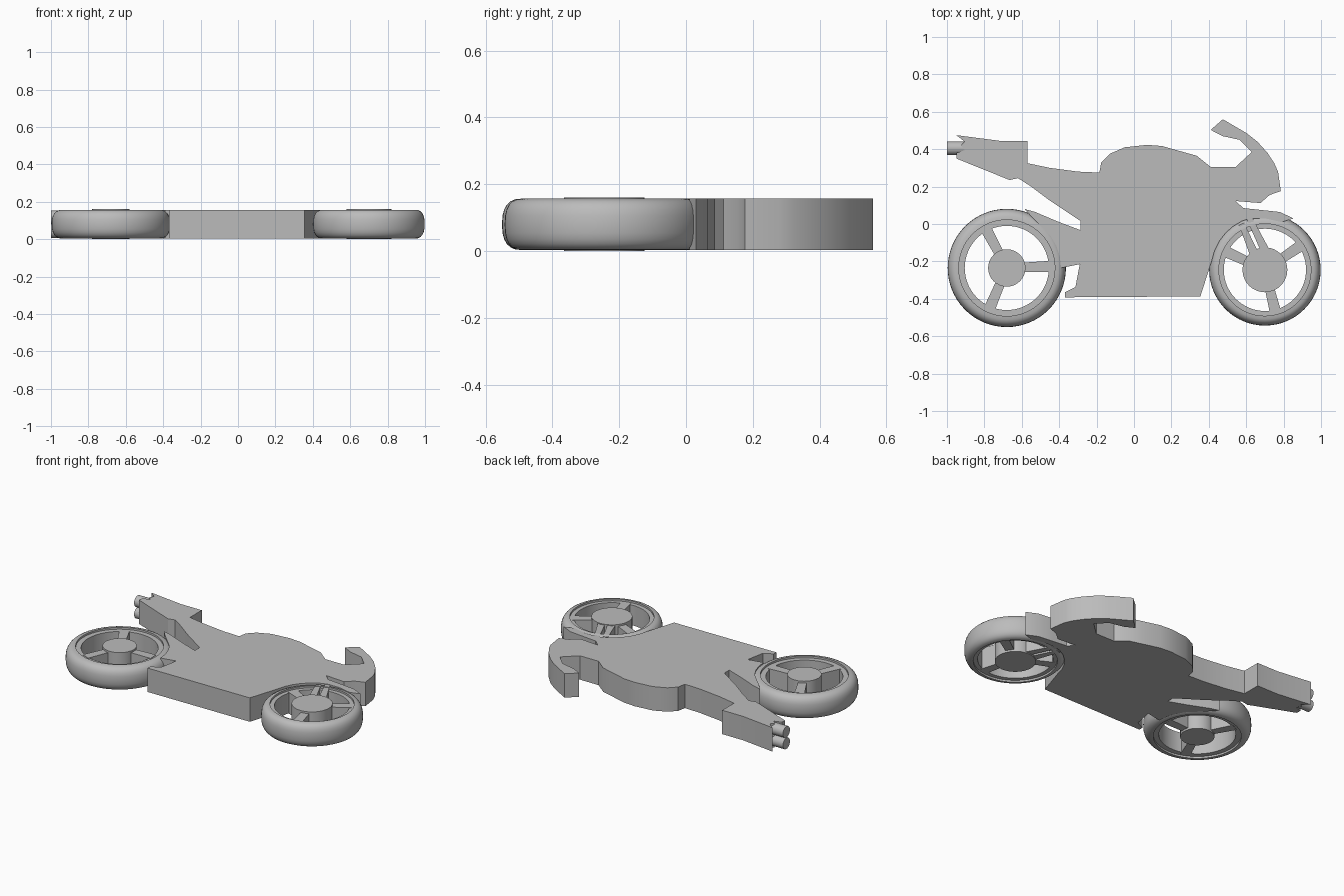
import bpy
import bmesh
import math
from math import radians, cos, sin
from mathutils import Matrix, Vector

default = bpy.data.objects.get("Cube")
if default:
    bpy.data.objects.remove(default, do_unlink=True)

THICK = 0.16
MID = THICK / 2

grey = bpy.data.materials.new("plain_grey")
grey.use_nodes = True
shade = (0.5, 0.5, 0.5, 1)
grey.diffuse_color = shade
grey.node_tree.nodes["Principled BSDF"].inputs["Base Color"].default_value = shade


def finish(name, bm, angle=30):
    """Turn a bmesh into a named, shaded object."""
    bmesh.ops.recalc_face_normals(bm, faces=bm.faces)
    mesh = bpy.data.meshes.new(name)
    bm.to_mesh(mesh)
    bm.free()
    mesh.materials.append(grey)
    obj = bpy.data.objects.new(name, mesh)
    bpy.context.collection.objects.link(obj)
    bpy.ops.object.select_all(action="DESELECT")
    obj.select_set(True)
    bpy.context.view_layer.objects.active = obj
    bpy.ops.object.shade_smooth_by_angle(angle=radians(angle))
    return obj


def plate(name, outline, inset):
    """Extrude an outline in the ground plane, inset from both sides."""
    bm = bmesh.new()
    face = bm.faces.new([bm.verts.new((x, y, inset)) for x, y in outline])
    result = bmesh.ops.extrude_face_region(bm, geom=[face], use_keep_orig=True)
    top = [v for v in result["geom"] if isinstance(v, bmesh.types.BMVert)]
    bmesh.ops.translate(bm, verts=top, vec=(0, 0, THICK - inset * 2))
    return finish(name, bm)


def bar(name, start, end, width, end_width, inset):
    """Tapered flat bar between two points."""
    a, b = Vector(start), Vector(end)
    side = (b - a).normalized().orthogonal() / 2
    corners = [a + side * width, b + side * end_width,
               b - side * end_width, a - side * width]
    return plate(name, corners, inset)


def ring(name, center, section, steps=64):
    """Revolve a closed (radius, height) section about the wheel axis."""
    bm = bmesh.new()
    loops = []
    for i in range(steps):
        a = math.tau * i / steps
        loops.append([bm.verts.new((center[0] + r * cos(a), center[1] + r * sin(a), z))
                      for r, z in section])
    for i, loop in enumerate(loops):
        following = loops[(i + 1) % steps]
        for j in range(len(section)):
            k = (j + 1) % len(section)
            bm.faces.new((loop[j], following[j], following[k], loop[k]))
    return finish(name, bm, 40)


def cylinder(name, radius, depth, matrix, sides=32):
    bm = bmesh.new()
    bmesh.ops.create_cone(bm, cap_ends=True, segments=sides, radius1=radius,
                          radius2=radius, depth=depth, matrix=matrix)
    return finish(name, bm)


def polar(center, radius, degrees):
    a = radians(degrees)
    return center[0] + radius * cos(a), center[1] + radius * sin(a)


def wheel(label, center, outer, seat, inner, hub, spoke_angles):
    # rounded tyre
    section = []
    for i in range(13):
        a = math.pi * (i / 12 - 0.5)
        bulge = max(cos(a), 0) ** 0.8
        lift = math.copysign(abs(sin(a)) ** 0.8, sin(a))
        section.append((seat + (outer - seat) * bulge, MID + lift * 0.077))
    ring(label + "_tyre", center, section)
    # recessed rim
    low, high = 0.015, THICK - 0.015
    ring(label + "_rim", center, [(inner, low), (seat + 0.004, low),
                                  (seat + 0.004, high), (inner, high)])
    # hub and spokes
    cylinder(label + "_hub", hub, THICK, Matrix.Translation((*center, MID)))
    for number, angle in enumerate(spoke_angles, 1):
        bar(f"{label}_spoke_{number}", polar(center, hub * 0.8, angle),
            polar(center, inner + 0.01, angle), 0.05, 0.06, 0.012)


# wheels
REAR, FRONT = (-.68, -.235), (.70, -.245)
wheel("rear_wheel", REAR, .316, .257, .225, .10, (118, 2, -113))
wheel("front_wheel", FRONT, .298, .246, .22, .12, (155, 34, -76))

# body silhouette, walked clockwise from the tail
tail_top = [(-.95, .475), (-.72, .445), (-.57, .445), (-.57, .325),
            (-.45, .30), (-.3, .28), (-.185, .275)]
tank = [(-.175, .33), (-.13, .375), (-.05, .41), (.07, .423), (.15, .417),
        (.245, .39), (.335, .365), (.41, .305), (.543, .305)]
windscreen = [(.63, .385), (.565, .45), (.473, .47), (.41, .503), (.475, .56),
              (.6, .487), (.66, .44), (.714, .38), (.75, .325), (.77, .28),
              (.785, .176)]
nose_and_fender = [(.725, .155), (.676, .112), (.543, .123), (.585, .085),
                   (.68, .075), (.78, .064), (.853, .03), (.79, .01),
                   (.7, .03), (.62, .03)]
front_arch = [polar(FRONT, 0.288, a) for a in range(115, 171, 11)]
belly = [(.355, -.387), (-.37, -.392), (-.37, -.365), (-.313, -.337),
         (-.29, -.215), (-.39, -.235)]
rear_arch = [polar(REAR, 0.29, a) for a in (12, 24, 36)]
rear_fender = [(-.54, .03), (-.585, .08), (-.53, .065), (-.4, .01),
               (-.285, -.033), (-.285, .015)]
tail_under = [(-.45, .125), (-.55, .2), (-.62, .245), (-.665, .235),
              (-.95, .35), (-.95, .38), (-.905, .395), (-.925, .42), (-.905, .44)]
plate("body", tail_top + tank + windscreen + nose_and_fender + front_arch
      + belly + rear_arch + rear_fender + tail_under, 0.003)

# fork legs from fender to front hub
bar("fork_leg_rear", (.575, .0), (.655, -.19), .03, .05, .006)
bar("fork_leg_front", (.615, .035), (.7, -.14), .03, .045, .006)

# stacked exhaust pipes
along_x = Matrix.Rotation(radians(90), 4, "Y")
for label, height in (("lower", .043), ("upper", .117)):
    cylinder(label + "_exhaust", .036, .12,
             Matrix.Translation((-.94, .405, height)) @ along_x, 24)
